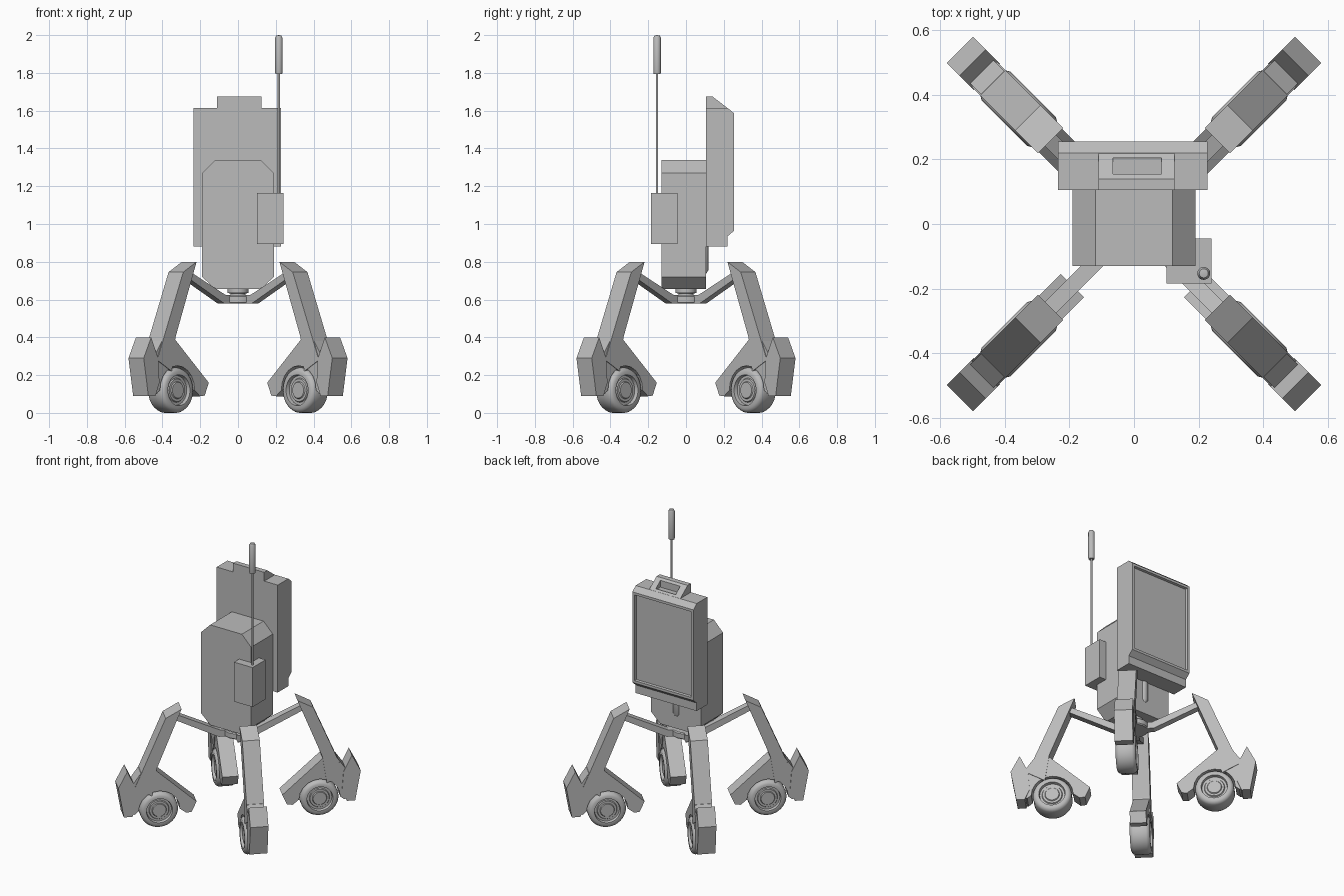
import bpy, bmesh, math
from mathutils import Matrix

cube = bpy.data.objects.get("Cube")
if cube:
    bpy.data.objects.remove(cube, do_unlink=True)

grey = bpy.data.materials.new("plain_grey")
grey.use_nodes = True
COLOUR = (0.5, 0.5, 0.5, 1)
grey.diffuse_color = COLOUR
grey.node_tree.nodes["Principled BSDF"].inputs["Base Color"].default_value = COLOUR


def finish(name, bm, matrix=Matrix(), smooth=False):
    bmesh.ops.recalc_face_normals(bm, faces=bm.faces)
    mesh = bpy.data.meshes.new(name)
    bm.to_mesh(mesh)
    bm.free()
    mesh.materials.append(grey)
    ob = bpy.data.objects.new(name, mesh)
    bpy.context.collection.objects.link(ob)
    ob.matrix_world = matrix
    if smooth:
        bpy.ops.object.select_all(action='DESELECT')
        ob.select_set(True)
        bpy.context.view_layer.objects.active = ob
        bpy.ops.object.shade_smooth_by_angle(angle=math.radians(35))
    return ob


def prism_mesh(points, start, end):
    """Extrude an (x, z) outline along y."""
    bm = bmesh.new()
    face = bm.faces.new([bm.verts.new((u, start, v)) for u, v in points])
    new = bmesh.ops.extrude_face_region(bm, geom=[face])["geom"]
    verts = [g for g in new if isinstance(g, bmesh.types.BMVert)]
    bmesh.ops.translate(bm, vec=(0, end - start, 0), verts=verts)
    bmesh.ops.recalc_face_normals(bm, faces=bm.faces)
    return bm


def prism(name, points, start, end, matrix=Matrix()):
    return finish(name, prism_mesh(points, start, end), matrix)


def lathe(name, profile, matrix=Matrix(), steps=32):
    """Spin a (radius, height) profile around local z."""
    bm = bmesh.new()
    verts = [bm.verts.new((r, 0, h)) for r, h in profile]
    edges = [bm.edges.new(pair) for pair in zip(verts, verts[1:])]
    bmesh.ops.spin(bm, geom=verts + edges, axis=(0, 0, 1), cent=(0, 0, 0),
                   angle=math.tau, steps=steps)
    bmesh.ops.remove_doubles(bm, verts=bm.verts, dist=0.0001)
    return finish(name, bm, matrix, True)


def box(x0, x1, z0, z1):
    return [(x0, z0), (x1, z0), (x1, z1), (x0, z1)]


def at(x, y, z):
    return Matrix.Translation((x, y, z))


TURN = Matrix.Rotation(math.pi / 2, 4, 'Z')   # local x -> y, local y -> -x

# Body with chamfered corners
half = [(0.12, 0.655), (0.19, 0.72), (0.19, 1.27), (0.12, 1.34)]
prism("body", half + [(-x, z) for x, z in reversed(half)], -0.13, 0.107)

# Screen housing with recessed display
bm = prism_mesh([(0.105, 0.88), (0.22, 0.88), (0.22, 0.935), (0.255, 0.965),
                 (0.255, 1.585), (0.22, 1.615), (0.105, 1.615)], -0.227, 0.235)
bm.faces.ensure_lookup_table()
display = [f for f in bm.faces if f.normal.x > 0.9 and f.calc_area() > 0.2]
bmesh.ops.inset_region(bm, faces=display, thickness=0.024)
bmesh.ops.inset_region(bm, faces=display, thickness=0.004, depth=-0.016)
finish("screen", bm, TURN)

# Carry handle with a slot
handle = prism("handle", [(0.105, 1.6), (0.105, 1.675), (0.14, 1.675), (0.225, 1.61),
                          (0.225, 1.6)], -0.125, 0.11, TURN)
slot = prism("slot_cutter", box(-0.065, 0.085, 1.617, 1.75), 0.155, 0.205)
slot.hide_render = True
slot.hide_viewport = True
cut = handle.modifiers.new("slot", 'BOOLEAN')
cut.operation = 'DIFFERENCE'
cut.solver = 'EXACT'
cut.object = slot

# Radio box and antenna
prism("radio_box", box(0.10, 0.24, 0.895, 1.165), -0.185, -0.045)
lathe("antenna_rod", [(0, 1.15), (0.006, 1.15), (0.006, 1.82), (0, 1.82)],
      at(0.216, -0.153, 0), 12)
lathe("antenna_tip", [(0, 1.795), (0.018, 1.795), (0.02, 1.803), (0.02, 1.985),
                      (0.014, 1.997), (0, 2)], at(0.216, -0.153, 0), 20)

# Rear latch under the screen
lathe("rear_latch", [(0, 0.735), (0.018, 0.738), (0.028, 0.755), (0.028, 0.885), (0, 0.885)],
      at(0, 0.09, 0), 20)

# Neck and hub joining the legs
lathe("neck", [(0, 0.61), (0.04, 0.61), (0.04, 0.632), (0.055, 0.635), (0.055, 0.66),
               (0, 0.66)])
lathe("hub", [(0, 0.578), (0.085, 0.578), (0.092, 0.585), (0.092, 0.617), (0.085, 0.623),
              (0, 0.623)], steps=16)

# Leg outlines: distance from the centre, height
LINK = [(0.06, 0.578), (0.125, 0.578), (0.43, 0.73), (0.41, 0.76), (0.115, 0.623), (0.06, 0.623)]
SHIN = [(0.365, 0.80), (0.465, 0.745), (0.66, 0.28), (0.55, 0.22), (0.523, 0.40)]
WHEEL_R, WHEEL_Z = 0.505, 0.12
arch = [(WHEEL_R + 0.13 * math.cos(a), WHEEL_Z + 0.13 * math.sin(a))
        for a in (math.pi * k / 10 for k in range(11))]
FOOT = ([(0.27, 0.16), (0.535, 0.40), (0.62, 0.38), (0.69, 0.28), (0.70, 0.11), (0.66, 0.10)]
        + arch + [(0.335, 0.088), (0.30, 0.092)])
SHIELD = [(0.655, 0.29), (0.707, 0.40), (0.763, 0.29), (0.728, 0.09), (0.675, 0.09),
          (0.645, 0.16)]

# Wheel cross-section from hub cap to tread, mirrored to the other side
side = [(0, 0.056), (0.042, 0.056), (0.046, 0.05), (0.06, 0.05), (0.064, 0.043),
        (0.078, 0.043), (0.082, 0.063), (0.1, 0.063), (0.113, 0.055), (0.12, 0.04)]
WHEEL = side + [(r, -h) for r, h in reversed(side)]

# Four legs on the diagonals
for i, name in enumerate(("back_left", "back_right", "front_right", "front_left")):
    spin = Matrix.Rotation(math.pi / 4 + i * math.pi / 2, 4, 'Z')
    prism(name + "_link", LINK, -0.025, 0.025, spin)
    prism(name + "_shin", SHIN, -0.055, 0.055, spin)
    prism(name + "_foot", FOOT, -0.051, 0.051, spin)
    prism(name + "_shield", SHIELD, -0.057, 0.057, spin)
    axle = spin @ at(WHEEL_R, 0, WHEEL_Z) @ Matrix.Rotation(math.pi / 2, 4, 'X')
    lathe(name + "_wheel", WHEEL, axle, 40)
